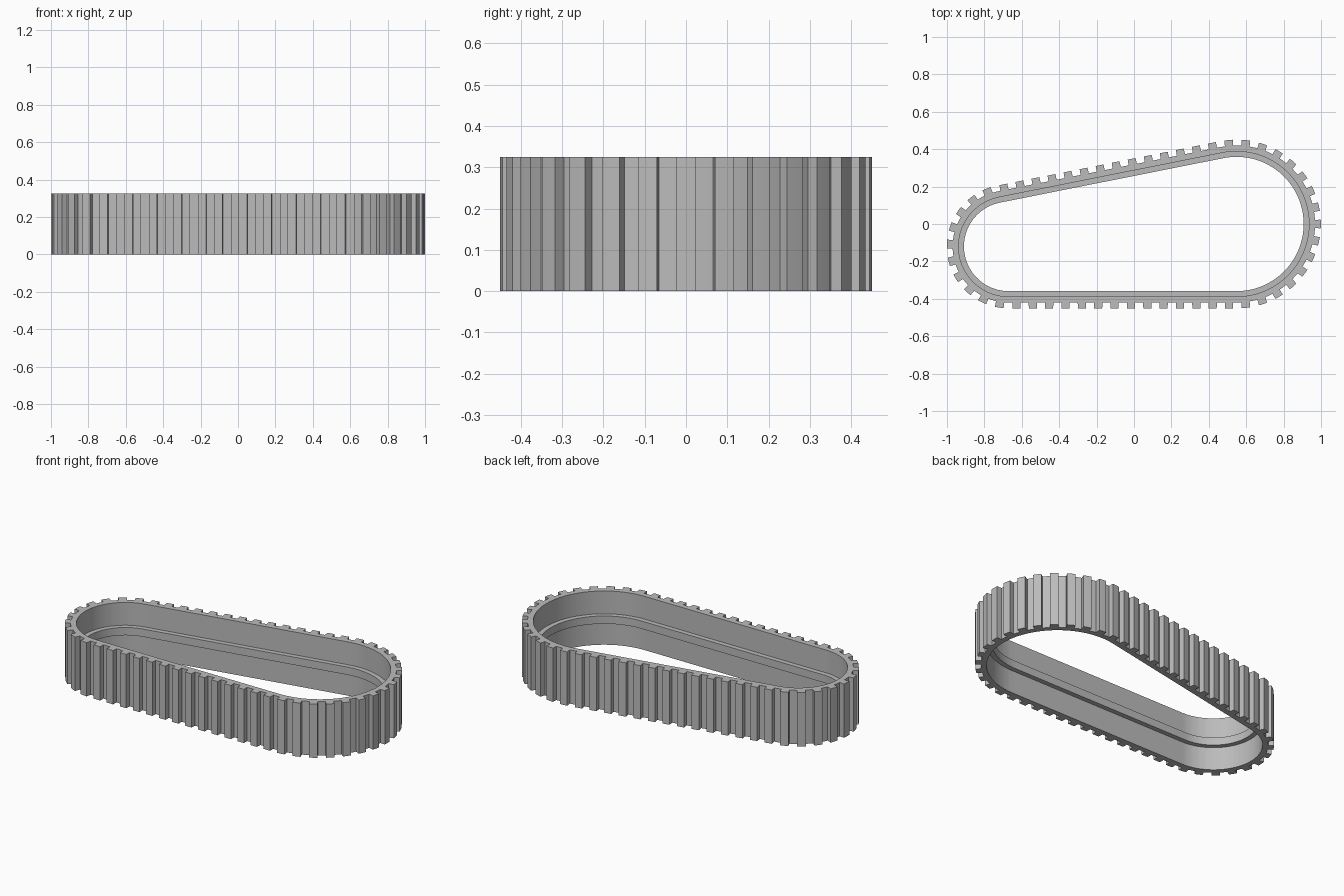
import bpy
import bmesh
import math
from mathutils import Vector

cube = bpy.data.objects.get("Cube")
if cube:
    bpy.data.objects.remove(cube, do_unlink=True)

# Belt dimensions
BIG, BIG_R = Vector((0.548, 0.0)), 0.42
SMALL, SMALL_R = Vector((-0.67, -0.12)), 0.30
HEIGHT, TOOTH, TEETH = 0.325, 0.031, 54
WALL, RIB, RIB_LOW, RIB_HIGH = 0.032, 0.061, 0.14, 0.187

# Path: two arcs joined by their outer tangents
gap = BIG - SMALL
tilt = math.atan2(gap.y, gap.x) + math.asin((BIG_R - SMALL_R) / gap.length)
upper = tilt + math.pi / 2
lower = 1.5 * math.pi
straight = math.sqrt(gap.length ** 2 - (BIG_R - SMALL_R) ** 2)
lengths = [BIG_R * upper, straight, SMALL_R * (lower - upper),
           straight, BIG_R * math.pi / 2]
pitch = sum(lengths) / TEETH


def direction(angle):
    return Vector((math.cos(angle), math.sin(angle)))


def path(s):
    """Point and outward normal at distance s along the belt."""
    s %= sum(lengths)
    part = 0
    while part < 4 and s > lengths[part]:
        s -= lengths[part]
        part += 1
    if part in (1, 3):
        angle = upper if part == 1 else lower
        centre, radius = (BIG, BIG_R) if part == 1 else (SMALL, SMALL_R)
        n = direction(angle)
        return centre + n * radius + Vector((-n.y, n.x)) * s, n
    start, centre, radius = {0: (0, BIG, BIG_R), 2: (upper, SMALL, SMALL_R),
                             4: (lower, BIG, BIG_R)}[part]
    n = direction(start + s / radius)
    return centre + n * radius, n


# Cross-section swept along the path, its outer side stepping out at each tooth
half = pitch / 4
steps = [(-half - 0.0005, 0), (-half + 0.0005, TOOTH), (0, TOOTH),
         (half - 0.0005, TOOTH), (half + 0.0005, 0), (pitch / 2, 0)]
bm = bmesh.new()
rings = []
for i in range(TEETH):
    for shift, out in steps:
        p, n = path(i * pitch + shift)
        section = [(out, 0), (out, HEIGHT), (-WALL, HEIGHT), (-WALL, RIB_HIGH),
                   (-RIB, RIB_HIGH), (-RIB, RIB_LOW), (-WALL, RIB_LOW), (-WALL, 0)]
        rings.append([bm.verts.new((*(p + n * d), z)) for d, z in section])
for i, a in enumerate(rings):
    b = rings[(i + 1) % len(rings)]
    for j in range(len(a)):
        k = (j + 1) % len(a)
        bm.faces.new((a[j], b[j], b[k], a[k]))
bmesh.ops.recalc_face_normals(bm, faces=bm.faces)

mesh = bpy.data.meshes.new("toothed_belt")
bm.to_mesh(mesh)
bm.free()
belt = bpy.data.objects.new("toothed_belt", mesh)
bpy.context.collection.objects.link(belt)

# Grey rubber
grey = bpy.data.materials.new("plain_grey")
grey.use_nodes = True
colour = (0.5, 0.5, 0.5, 1)
grey.diffuse_color = colour
grey.node_tree.nodes["Principled BSDF"].inputs["Base Color"].default_value = colour
mesh.materials.append(grey)

bpy.ops.object.select_all(action="DESELECT")
belt.select_set(True)
bpy.context.view_layer.objects.active = belt
bpy.ops.object.shade_smooth_by_angle(angle=math.radians(25))
